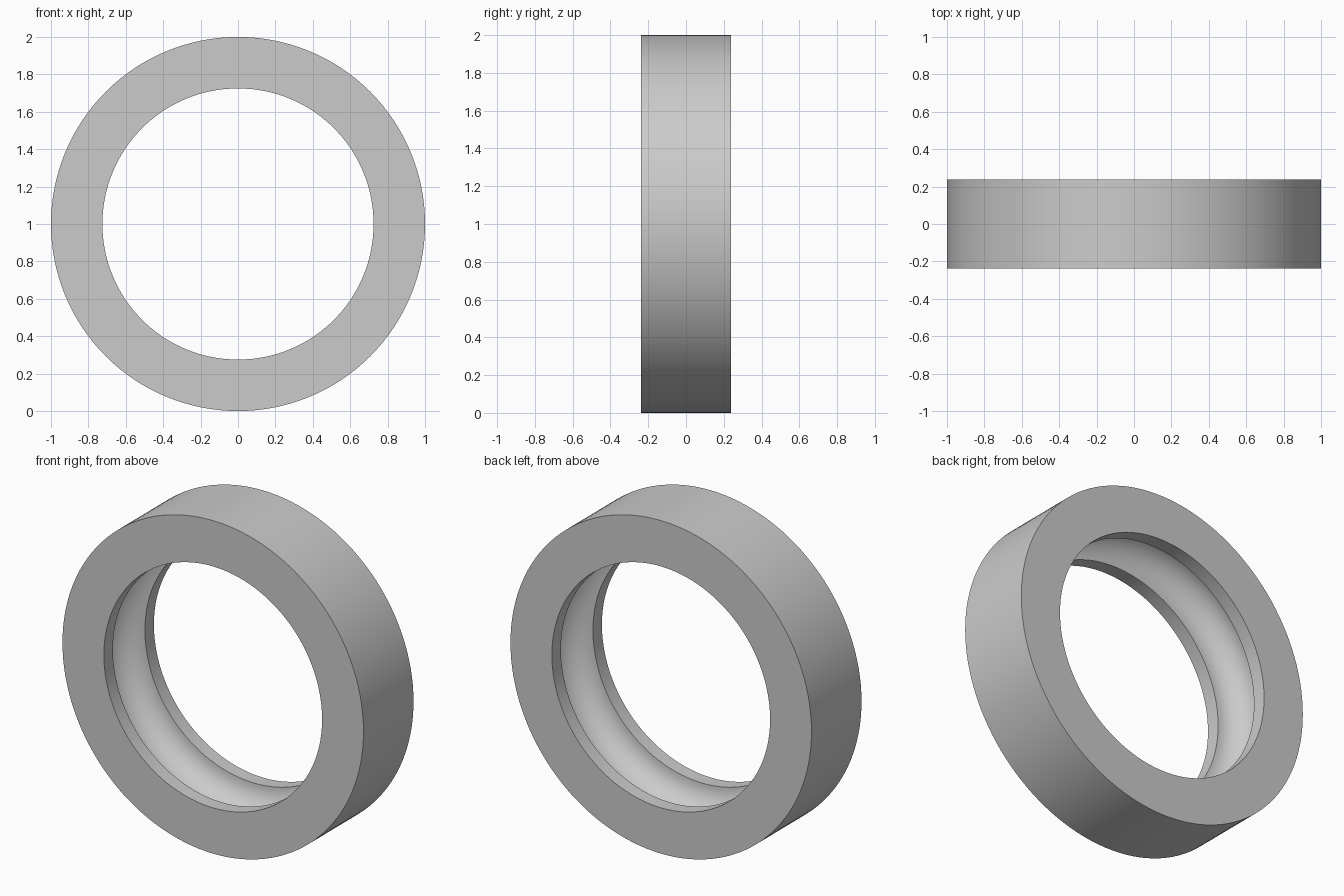
import bpy, bmesh
from math import sin, cos, pi, radians
from mathutils import Matrix, Vector

cube = bpy.data.objects.get("Cube")
if cube:
    bpy.data.objects.remove(cube, do_unlink=True)

OUTER, LAND, HALF = 1.0, 0.725, 0.2375      # ring radii and half width
BALL = 0.152                                # radius of the half-round groove
SEGMENTS, ARC_STEPS = 128, 24

steel = bpy.data.materials.new("light_grey_steel")
steel.use_nodes = True
colour = (0.6, 0.6, 0.6, 1)
steel.diffuse_color = colour
steel.node_tree.nodes["Principled BSDF"].inputs["Base Color"].default_value = colour

# Cross-section as (radius, y): outer wall, side faces, lips and ball groove
angles = [-pi / 2 + pi * i / ARC_STEPS for i in range(ARC_STEPS + 1)]
groove = [(LAND + BALL * cos(a), BALL * sin(a)) for a in angles]
section = [(OUTER, HALF), (OUTER, -HALF), (LAND, -HALF)] + groove + [(LAND, HALF)]

# Revolve the section around the y axis
bm = bmesh.new()
rings = []
for i in range(SEGMENTS):
    turn = Matrix.Rotation(2 * pi * i / SEGMENTS, 3, 'Y')
    rings.append([bm.verts.new(turn @ Vector((r, y, 0)) + Vector((0, 0, OUTER)))
                  for r, y in section])
for i, ring in enumerate(rings):
    following = rings[(i + 1) % SEGMENTS]
    for j in range(len(section)):
        k = (j + 1) % len(section)
        bm.faces.new((ring[j], ring[k], following[k], following[j]))
bmesh.ops.recalc_face_normals(bm, faces=bm.faces)

mesh = bpy.data.meshes.new("bearing_outer_ring")
bm.to_mesh(mesh)
bm.free()
mesh.materials.append(steel)
ring_object = bpy.data.objects.new("bearing_outer_ring", mesh)
bpy.context.collection.objects.link(ring_object)

# Smooth curved walls, keeping the rims crisp
bpy.ops.object.select_all(action='DESELECT')
ring_object.select_set(True)
bpy.context.view_layer.objects.active = ring_object
bpy.ops.object.shade_smooth_by_angle(angle=radians(30))
